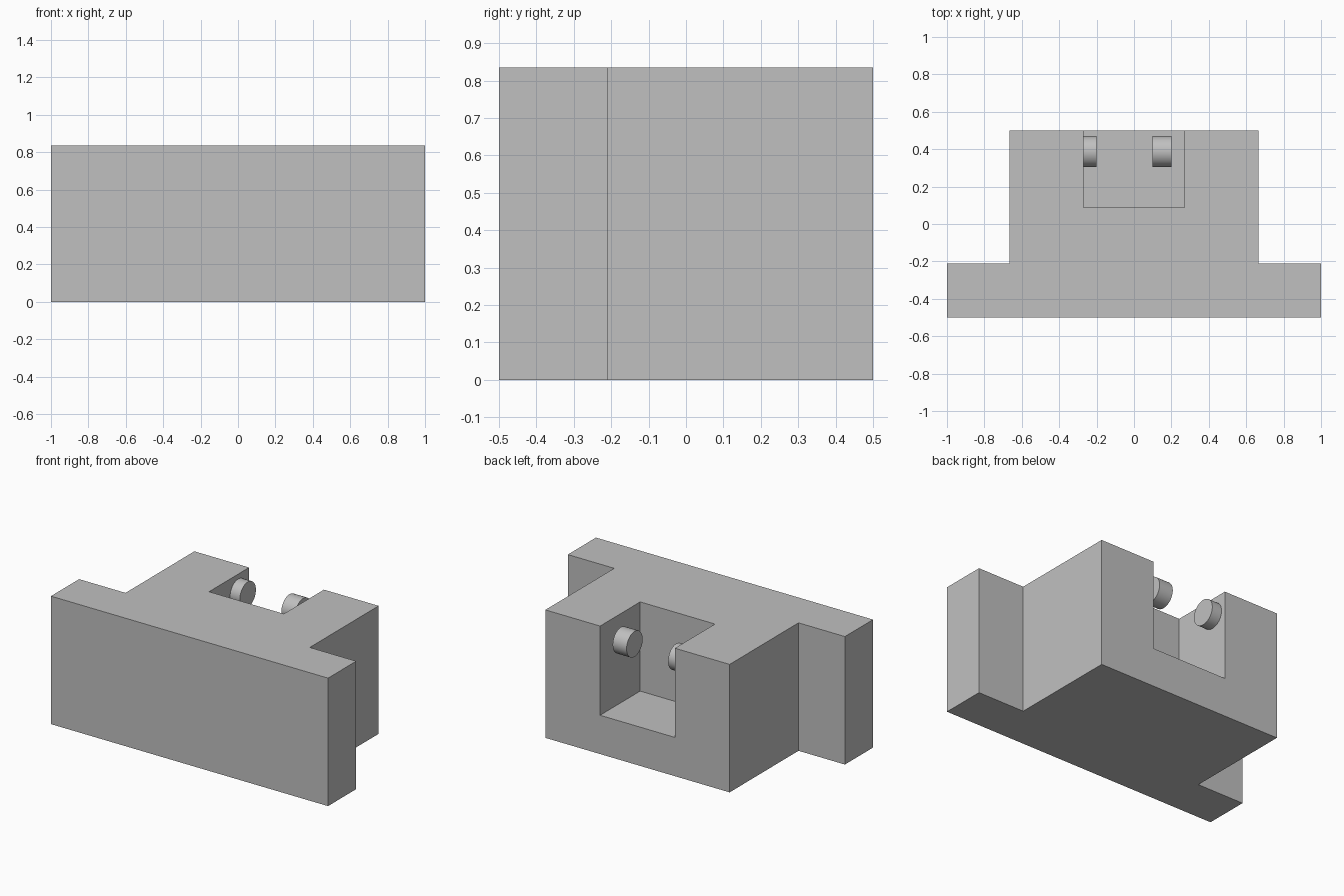
import bpy
import bmesh
from math import radians
from mathutils import Matrix

cube = bpy.data.objects.get("Cube")
if cube:
    bpy.data.objects.remove(cube, do_unlink=True)

grey = bpy.data.materials.new("light grey")
grey.use_nodes = True
colour = (0.527, 0.527, 0.527, 1)
grey.diffuse_color = colour
grey.node_tree.nodes["Principled BSDF"].inputs["Base Color"].default_value = colour


def make_object(name, bm):
    bmesh.ops.recalc_face_normals(bm, faces=bm.faces)
    mesh = bpy.data.meshes.new(name)
    bm.to_mesh(mesh)
    bm.free()
    mesh.materials.append(grey)
    obj = bpy.data.objects.new(name, mesh)
    bpy.context.collection.objects.link(obj)
    return obj


def activate(obj):
    bpy.ops.object.select_all(action='DESELECT')
    obj.select_set(True)
    bpy.context.view_layer.objects.active = obj


def prism(name, half_outline, bottom, top):
    """Mirror a half outline across x = 0 and extrude it upwards."""
    outline = half_outline + [(-x, y) for x, y in reversed(half_outline)]
    bm = bmesh.new()
    base = bm.faces.new([bm.verts.new((x, y, bottom)) for x, y in outline])
    grown = bmesh.ops.extrude_face_region(bm, geom=[base])
    verts = [v for v in grown["geom"] if isinstance(v, bmesh.types.BMVert)]
    bmesh.ops.translate(bm, verts=verts, vec=(0, 0, top - bottom))
    return make_object(name, bm)


def peg(name, x_min, x_max):
    """Short round pin lying along x."""
    bm = bmesh.new()
    place = (Matrix.Translation(((x_min + x_max) / 2, 0.387, 0.72))
             @ Matrix.Rotation(radians(90), 4, 'Y'))
    bmesh.ops.create_cone(bm, cap_ends=True, segments=64, radius1=0.083,
                          radius2=0.083, depth=x_max - x_min, matrix=place)
    obj = make_object(name, bm)
    activate(obj)
    bpy.ops.object.shade_smooth_by_angle(angle=radians(30))
    return obj


# T-shaped body
height = 0.835
body = prism("body", [(1, -0.5), (1, -0.21), (0.665, -0.21), (0.665, 0.5)], 0, height)

# Pocket open at the top and back
cutter = prism("pocket_cutter", [(0.27, 0.087), (0.27, 0.7)], 0.253, 1)
cutter.hide_render = True
cut = body.modifiers.new("pocket", 'BOOLEAN')
cut.operation = 'DIFFERENCE'
cut.solver = 'EXACT'
cut.object = cutter
activate(body)
bpy.ops.object.modifier_apply(modifier=cut.name)
bpy.data.objects.remove(cutter, do_unlink=True)

# Pins inside the pocket: one on the wall, one standing clear of it
peg("right_pin", -0.27, -0.2)
peg("left_pin", 0.1, 0.2)
